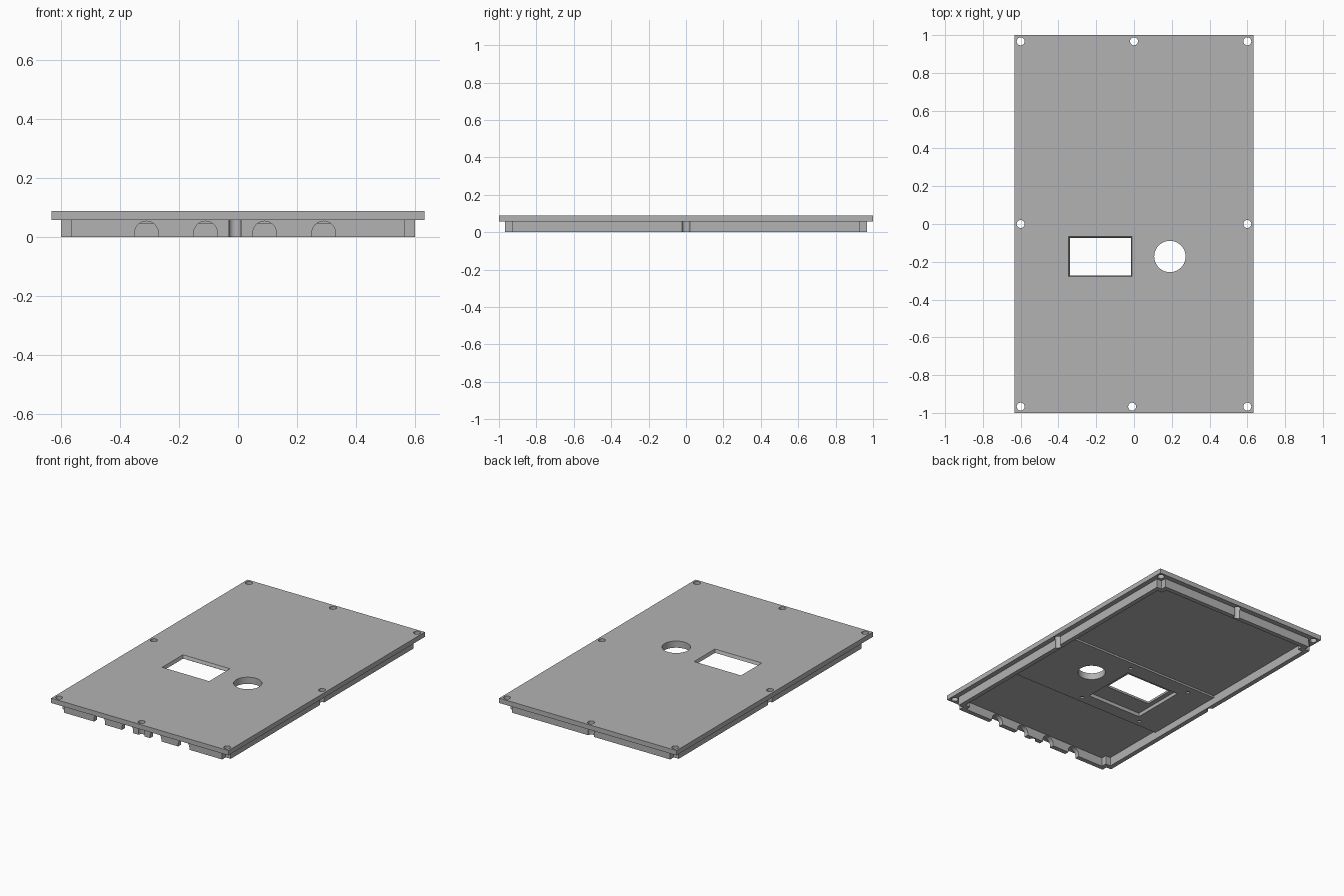
import bpy, bmesh, math

cube = bpy.data.objects.get("Cube")
if cube:
    bpy.data.objects.remove(cube, do_unlink=True)

grey = bpy.data.materials.new("plain grey")
grey.use_nodes = True
grey.diffuse_color = (0.45, 0.45, 0.45, 1)
grey.node_tree.nodes["Principled BSDF"].inputs["Base Color"].default_value = (0.45, 0.45, 0.45, 1)


def prism(name, lower, z0, z1, upper=None):
    """Solid between two outlines with equal point counts."""
    bm = bmesh.new()
    a = [bm.verts.new((x, y, z0)) for x, y in lower]
    b = [bm.verts.new((x, y, z1)) for x, y in (upper or lower)]
    bm.faces.new(a[::-1])
    bm.faces.new(b)
    for i in range(len(a)):
        j = (i + 1) % len(a)
        bm.faces.new((a[i], a[j], b[j], b[i]))
    bmesh.ops.recalc_face_normals(bm, faces=bm.faces)
    mesh = bpy.data.meshes.new(name)
    bm.to_mesh(mesh)
    bm.free()
    mesh.materials.append(grey)
    obj = bpy.data.objects.new(name, mesh)
    bpy.context.collection.objects.link(obj)
    return obj


def rect(x0, x1, y0, y1):
    return [(x0, y0), (x1, y0), (x1, y1), (x0, y1)]


def circle(x, y, r, n=32):
    return [(x + r * math.cos(2 * math.pi * i / n),
             y + r * math.sin(2 * math.pi * i / n)) for i in range(n)]


def notched(x, y, c):
    """Rectangle outline with a square step cut from each corner."""
    quarter = [(x, y - c), (x - c, y - c), (x - c, y)]
    mirror_x = [(-px, py) for px, py in quarter[::-1]]
    half = quarter + mirror_x
    return half + [(-px, -py) for px, py in half]


def cut(obj, cutters):
    """Subtract the cutters, bake the result and remove the cutters."""
    for c in cutters:
        c.hide_render = True
        mod = obj.modifiers.new("cut", 'BOOLEAN')
        mod.operation = 'DIFFERENCE'
        mod.solver = 'EXACT'
        mod.object = c
    bpy.context.view_layer.update()
    dg = bpy.context.evaluated_depsgraph_get()
    mesh = bpy.data.meshes.new_from_object(obj.evaluated_get(dg))
    obj.modifiers.clear()
    obj.data = mesh
    for c in cutters:
        bpy.data.objects.remove(c, do_unlink=True)


def smooth(obj):
    bpy.ops.object.select_all(action='DESELECT')
    obj.select_set(True)
    bpy.context.view_layer.objects.active = obj
    bpy.ops.object.shade_smooth_by_angle(angle=math.radians(30))


# Heights of the stacked layers
TOP, UNDER, BAND, POCKET = 0.088, 0.057, 0.045, 0.068
screws = [(sx * 0.6, y) for sx in (-1, 1) for y in (-0.967, 0, 0.967)]
screws += [(-0.01, -0.967), (0, 0.967)]


def screw_cutters():
    return [prism("screw_cutter", circle(x, y, 0.021), -0.1, 0.2) for x, y in screws]


def window_cutters():
    pocket = prism("pocket_cutter", rect(-0.37, 0.02, -0.395, -0.035), -0.1, POCKET)
    dial = prism("dial_cutter", circle(0.19, -0.172, 0.083, 48), -0.1, 0.2)
    window = prism("window_cutter", rect(-0.335, -0.02, -0.268, -0.078), POCKET - 0.01,
                   TOP + 0.001, rect(-0.346, -0.01, -0.279, -0.067))
    return [pocket, dial, window]


# Flat cover panel with screw holes, dial hole and bevelled window
panel = prism("cover_panel", rect(-0.632, 0.632, -1, 1), UNDER, TOP)
cut(panel, screw_cutters() + window_cutters())

# Thickened band under the panel, with blind holes around the pocket
band = prism("underside_band", rect(-0.57, 0.57, -0.48, 0.07), BAND, UNDER)
blind = [prism("blind_cutter", circle(x, y, 0.012, 16), -0.1, UNDER - 0.001)
         for x in (-0.41, 0.04) for y in (-0.44, 0.015)]
cut(band, window_cutters() + blind)

# Skirt wall with stepped corners, screw recesses and cable openings
skirt = prism("skirt_wall", notched(0.6, 0.967, 0.036), 0, UNDER)
inner = prism("inner_cutter", notched(0.57, 0.937, 0.036), -0.1, 0.2)
cables = []
for x in (-0.31, -0.11, 0.09, 0.29):
    arch = [(x - 0.04, -0.05), (x + 0.04, -0.05)]
    arch += [(px, py + 0.013) for px, py in circle(x, 0, 0.04)[:17]]
    c = prism("cable_cutter", arch, 0.9, 1.05)
    c.rotation_euler.x = math.pi / 2
    cables.append(c)
cut(skirt, [inner] + screw_cutters() + cables)

for part in (panel, band, skirt):
    smooth(part)
